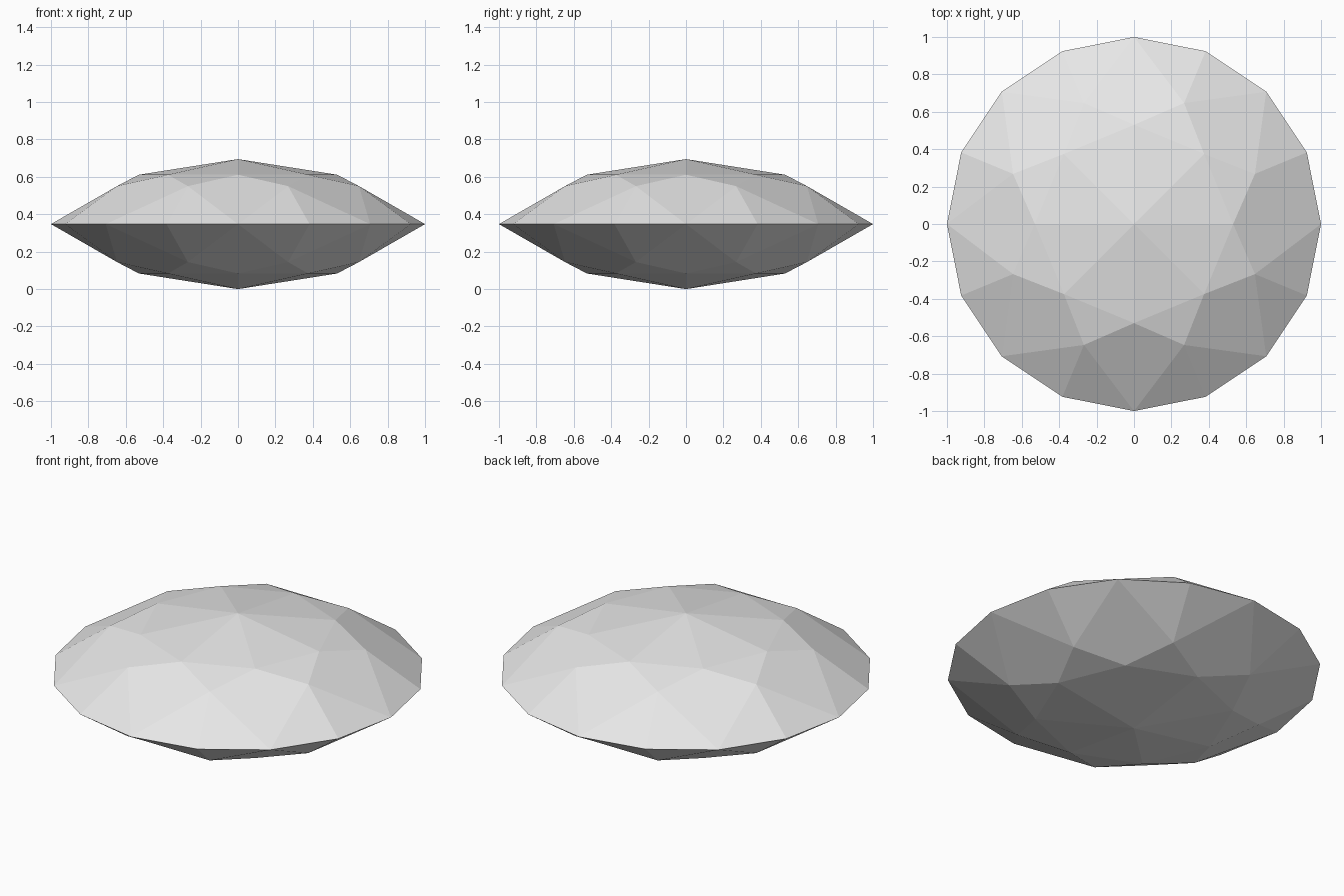
import bpy
import bmesh
from math import cos, sin, pi

# Remove the default cube
cube = bpy.data.objects.get("Cube")
if cube:
    bpy.data.objects.remove(cube)

SIDES = 8            # kite facets around each half
HALF = 0.3475        # height of the girdle, half the full height

# Pale grey stone
stone = bpy.data.materials.new("pale grey")
stone.use_nodes = True
colour = (0.8, 0.8, 0.8, 1)
stone.diffuse_color = colour
stone.node_tree.nodes["Principled BSDF"].inputs["Base Color"].default_value = colour

bm = bmesh.new()


def ring(count, radius, z, offset=0.0):
    step = 2 * pi / count
    return [bm.verts.new((radius * cos((i + offset) * step),
                          radius * sin((i + offset) * step), z))
            for i in range(count)]


girdle = ring(2 * SIDES, 1.0, HALF)


def cut_half(side):
    """Facets from the shared girdle to the point, up (1) or down (-1)."""
    middle = ring(SIDES, 0.7, HALF + side * 0.203, 0.5)
    inner = ring(SIDES, 0.53, HALF + side * 0.264)
    tip = bm.verts.new((0, 0, HALF + side * HALF))
    for i in range(SIDES):
        j = (i + 1) % SIDES
        edge = [girdle[(2 * i + k) % (2 * SIDES)] for k in range(3)]
        bm.faces.new((tip, inner[i], inner[j]))                          # crown
        bm.faces.new((inner[i], middle[i], inner[j]))                    # star
        bm.faces.new((inner[i], middle[i - 1], edge[0], middle[i]))      # kite
        bm.faces.new((middle[i], edge[0], edge[1]))                      # girdle pair
        bm.faces.new((middle[i], edge[1], edge[2]))


cut_half(1)
cut_half(-1)
bmesh.ops.recalc_face_normals(bm, faces=bm.faces)

# Faceted gem, flat shaded
mesh = bpy.data.meshes.new("faceted_gem")
bm.to_mesh(mesh)
bm.free()
mesh.materials.append(stone)
gem = bpy.data.objects.new("faceted_gem", mesh)
bpy.context.collection.objects.link(gem)
